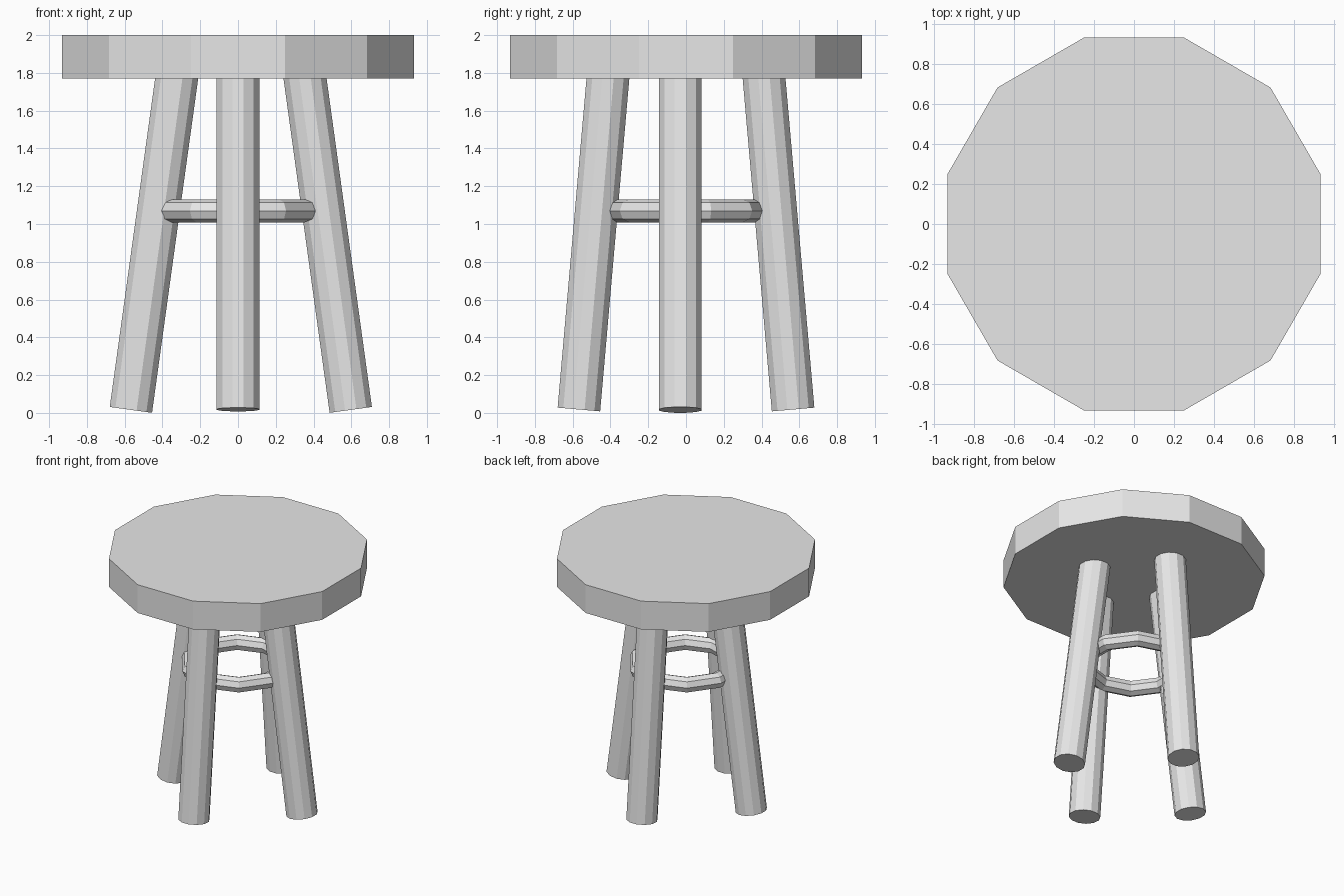
import bpy, bmesh, math
from mathutils import Vector, Matrix

cube = bpy.data.objects.get("Cube")
if cube:
    bpy.data.objects.remove(cube, do_unlink=True)

grey = bpy.data.materials.new("plain_grey")
grey.use_nodes = True
grey.diffuse_color = (0.8, 0.8, 0.8, 1)
grey.node_tree.nodes["Principled BSDF"].inputs["Base Color"].default_value = grey.diffuse_color


def add_object(name, bm):
    bmesh.ops.recalc_face_normals(bm, faces=bm.faces)
    mesh = bpy.data.meshes.new(name)
    bm.to_mesh(mesh)
    bm.free()
    mesh.materials.append(grey)
    obj = bpy.data.objects.new(name, mesh)
    bpy.context.collection.objects.link(obj)
    return obj


def cylinder(name, start, end, radius, sides=12):
    """Faceted cylinder between two points, with flats facing the main axes."""
    start, end = Vector(start), Vector(end)
    axis = end - start
    turn = Vector((0, 0, 1)).rotation_difference(axis).to_matrix().to_4x4()
    spin = Matrix.Rotation(math.pi / sides, 4, "Z")
    bm = bmesh.new()
    bmesh.ops.create_cone(bm, cap_ends=True, segments=sides, radius1=radius,
                          radius2=radius, depth=axis.length,
                          matrix=Matrix.Translation((start + end) / 2) @ turn @ spin)
    return add_object(name, bm)


# Seat slab
cylinder("seat", (0, 0, 1.77), (0, 0, 2), 0.966)

# Four splayed legs, running a little way into the seat
for side, s in (("left", 1), ("right", -1)):
    x_shift = 0.015
    cylinder(side + "_leg", (s * 0.582 + x_shift, -0.03, 0.016),
             (s * 0.333 + x_shift, -0.03, 1.82), 0.117)
for side, s in (("back", 1), ("front", -1)):
    cylinder(side + "_leg", (0, s * 0.567, 0.018), (0, s * 0.409, 1.82), 0.117)

# Ten-sided foot ring joining the legs
bpy.ops.mesh.primitive_torus_add(major_segments=10, minor_segments=8,
                                 major_radius=0.372, minor_radius=0.061,
                                 location=(0, 0, 1.07),
                                 rotation=(0, 0, math.pi / 2))
ring = bpy.context.object
ring.name = "foot_ring"
ring.data.materials.append(grey)
bpy.ops.object.shade_flat()
